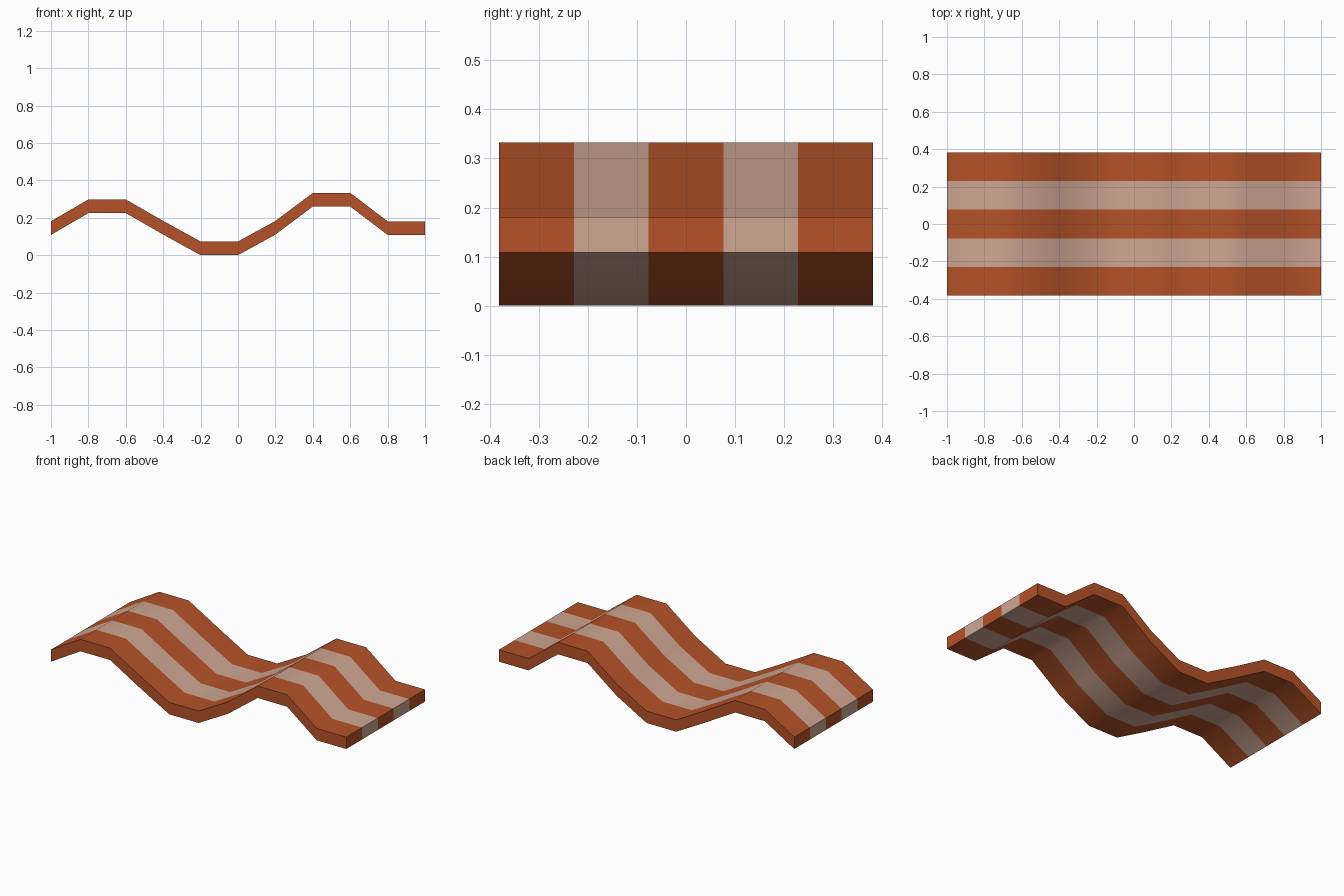
import bpy, bmesh, math

if "Cube" in bpy.data.objects:
    bpy.data.objects.remove(bpy.data.objects["Cube"])

# Wave profile: height of the underside at each bend, evenly spaced along x
bottom = [0.108, 0.225, 0.225, 0.11, 0.0, 0.0, 0.11, 0.26, 0.26, 0.108, 0.108]
THICK = 0.073
WIDTH = 0.762
STRIPES = 5


def material(name, color):
    mat = bpy.data.materials.new(name)
    mat.diffuse_color = (*color, 1)
    mat.use_nodes = True
    mat.node_tree.nodes["Principled BSDF"].inputs["Base Color"].default_value = mat.diffuse_color
    return mat


# Closed outline of the strip seen from the front: underside, then top going back
xs = [-1 + 0.2 * i for i in range(len(bottom))]
outline = list(zip(xs, bottom))
outline += [(x, z + THICK) for x, z in reversed(outline)]

# Sweep the outline across the width, one section per stripe edge
bm = bmesh.new()
rings = [[bm.verts.new((x, -WIDTH / 2 + WIDTH * j / STRIPES, z)) for x, z in outline]
         for j in range(STRIPES + 1)]
n = len(outline)
for j in range(STRIPES):
    for i in range(n):
        k = (i + 1) % n
        face = bm.faces.new((rings[j][i], rings[j][k], rings[j + 1][k], rings[j + 1][i]))
        face.material_index = j % 2

# Long side walls
for ring in (rings[0], rings[-1]):
    for i in range(len(xs) - 1):
        bm.faces.new((ring[i], ring[i + 1], ring[n - 2 - i], ring[n - 1 - i]))
bmesh.ops.recalc_face_normals(bm, faces=bm.faces)

mesh = bpy.data.meshes.new("bacon_strip")
bm.to_mesh(mesh)
bm.free()
mesh.materials.append(material("meat", (0.46, 0.085, 0.021)))
mesh.materials.append(material("fat", (0.62, 0.38, 0.29)))
strip = bpy.data.objects.new("bacon_strip", mesh)
bpy.context.collection.objects.link(strip)

# Soft bends, crisp rim
bpy.context.view_layer.objects.active = strip
strip.select_set(True)
bpy.ops.object.shade_smooth_by_angle(angle=math.radians(50))
